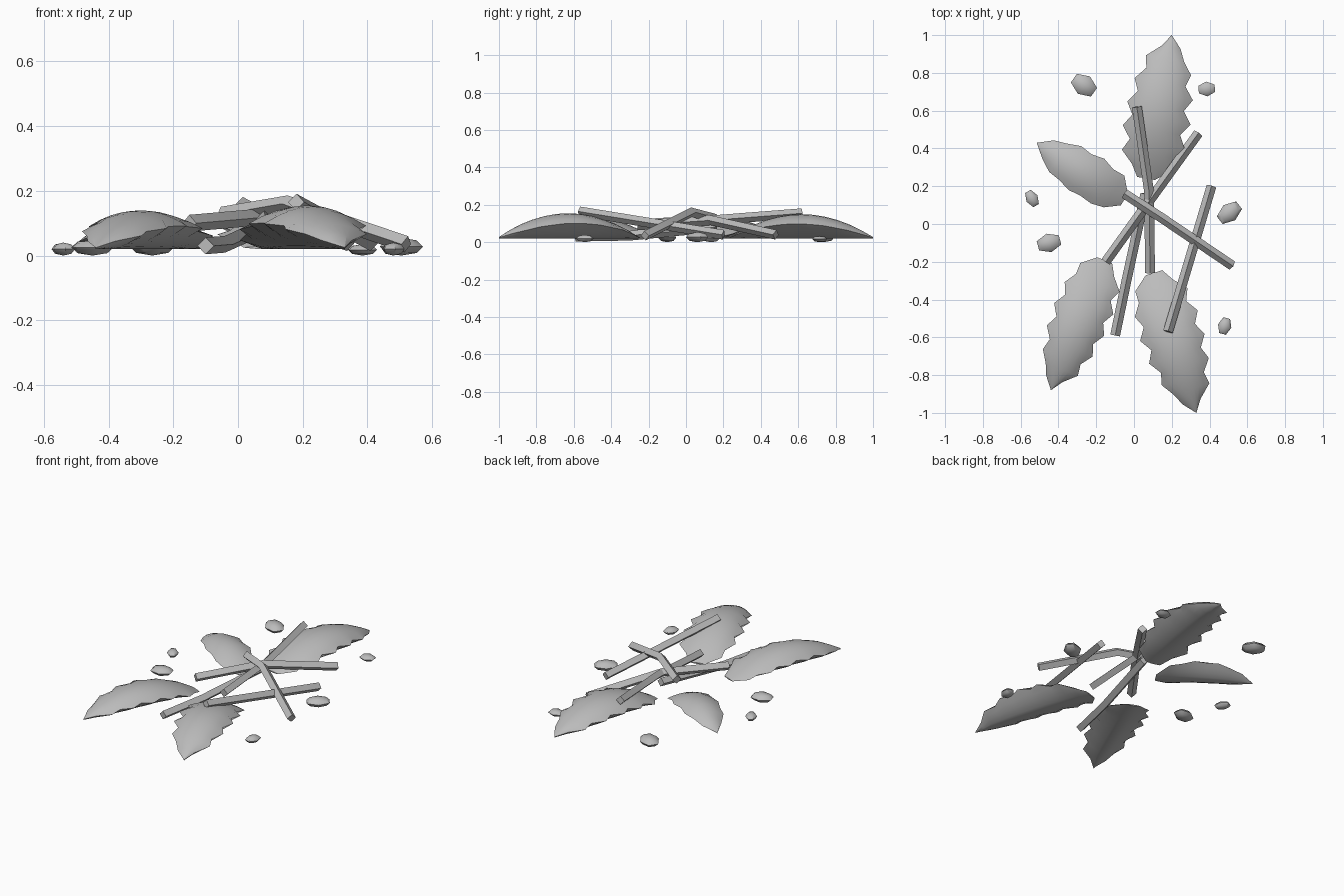
import bpy, bmesh, math
from mathutils import Vector, Matrix

cube = bpy.data.objects.get("Cube")
if cube:
    bpy.data.objects.remove(cube, do_unlink=True)

grey = bpy.data.materials.new("plain grey")
grey.use_nodes = True
colour = (0.5, 0.5, 0.5, 1)
grey.diffuse_color = colour
grey.node_tree.nodes["Principled BSDF"].inputs["Base Color"].default_value = colour


def finish(bm, name, angle):
    """Turn a bmesh into a shaded object; edges beyond the angle stay sharp."""
    bmesh.ops.remove_doubles(bm, verts=bm.verts, dist=0.0005)
    bmesh.ops.recalc_face_normals(bm, faces=bm.faces)
    mesh = bpy.data.meshes.new(name)
    bm.to_mesh(mesh)
    bm.free()
    mesh.materials.append(grey)
    mesh.shade_smooth()
    mesh.set_sharp_from_angle(angle=math.radians(angle))
    obj = bpy.data.objects.new(name, mesh)
    bpy.context.collection.objects.link(obj)
    return obj


def skin(bm, rings):
    """Bridge consecutive closed rings of points with quads."""
    loops = [[bm.verts.new(p) for p in ring] for ring in rings]
    count = len(loops[0])
    for a, b in zip(loops, loops[1:]):
        for i in range(count):
            j = (i + 1) % count
            bm.faces.new((a[i], a[j], b[j], b[i]))
    return loops


# Half width of a leaf along its length, as fractions
LEAF_PROFILE = [(0, 0.3), (0.12, 0.85), (0.38, 1), (0.62, 0.92), (0.83, 0.66), (1, 0)]


def half_width(t):
    for (t0, w0), (t1, w1) in zip(LEAF_PROFILE, LEAF_PROFILE[1:]):
        if t <= t1:
            return w0 + (w1 - w0) * (t - t0) / (t1 - t0)
    return 0


def leaf(name, base, tip, width, height, teeth, notch):
    """Arched leaf with a domed top, toothed rim and a keel underneath."""
    base, tip = Vector((*base, 0)), Vector((*tip, 0))
    side = Vector((0, 0, 1)).cross((tip - base).normalized())
    floor, rows, cols = 0.02, 2 * teeth, 4
    across = [i / cols for i in range(-cols, cols + 1)]
    rings = []
    for k in range(rows + 1):
        t = k / rows
        arch = math.sin(math.pi * t) ** 0.8 if 0 < k < rows else 0.06
        rim = floor + 0.6 * (height - floor) * arch
        ridge = floor + (height - floor) * arch
        ring = []
        for top in (True, False):
            for s in (across if top else across[-2:0:-1]):
                # Teeth alternate between the two sides
                out = (k % 2 == 0) == (s > 0)
                tooth = 1 + abs(s) ** 2 * (0.03 if out else -notch)
                p = base.lerp(tip, t) + side * (s * tooth * width * half_width(t))
                if top:
                    p.z = rim + (ridge - rim) * (1 - s * s)
                else:
                    p.z = floor + (rim - floor) * abs(s) ** 1.5
                ring.append(p)
        rings.append(ring)
    bm = bmesh.new()
    loops = skin(bm, rings)
    bm.faces.new(loops[0])
    return finish(bm, name, 40)


def twig(name, *points, radius=0.026):
    """Square rod set on its edge, following a bent path."""
    pts = [Vector(p) for p in points]
    rings = []
    for i, p in enumerate(pts):
        along = (pts[min(i + 1, len(pts) - 1)] - pts[max(i - 1, 0)]).normalized()
        side = along.cross((0, 0, 1)).normalized()
        up = side.cross(along)
        rings.append([p + d * radius for d in (side, up, -side, -up)])
    bm = bmesh.new()
    loops = skin(bm, rings)
    bm.faces.new(loops[0])
    bm.faces.new(loops[-1])
    return finish(bm, name, 30)


def pebble(name, x, y, length, width, height, turn):
    """Low six-sided stone resting on the ground."""
    bm = bmesh.new()
    bmesh.ops.create_uvsphere(bm, u_segments=6, v_segments=4, radius=0.5)
    bm.transform(Matrix.Translation((x, y, height / 2))
                 @ Matrix.Rotation(math.radians(turn), 4, "Z")
                 @ Matrix.Diagonal((length, width * 1.12, height, 1)))
    return finish(bm, name, 50)


# Leaves
leaf("back_leaf", (0.07, 0.24), (0.2, 1), 0.175, 0.15, 6, 0.22)
leaf("front_left_leaf", (0.1, -0.26), (0.33, -1), 0.168, 0.155, 6, 0.2)
leaf("front_right_leaf", (-0.16, -0.19), (-0.44, -0.88), 0.155, 0.14, 6, 0.2)
leaf("small_leaf", (-0.05, 0.13), (-0.515, 0.43), 0.12, 0.115, 4, 0.08)

# Twigs piled in the middle
twig("long_back_twig", (0.015, 0.62, 0.155), (0.08, 0.17, 0.12), (0.085, -0.26, 0.09))
twig("diagonal_twig", (-0.15, -0.2, 0.1), (0.08, 0.12, 0.12), (0.34, 0.48, 0.04))
twig("bent_twig", (-0.05, 0.16, 0.125), (0.15, 0.03, 0.16), (0.52, -0.22, 0.035))
twig("front_twig", (-0.1, -0.59, 0.03), (-0.04, -0.3, 0.035), (0.06, 0.16, 0.08))
twig("side_twig", (0.18, -0.57, 0.165), (0.41, 0.2, 0.04))

# Pebbles scattered around
pebble("back_right_pebble", -0.265, 0.735, 0.15, 0.1, 0.055, -35)
pebble("back_left_pebble", 0.385, 0.715, 0.1, 0.07, 0.035, 5)
pebble("far_right_pebble", -0.54, 0.135, 0.1, 0.06, 0.04, 120)
pebble("right_pebble", -0.45, -0.1, 0.14, 0.09, 0.05, 15)
pebble("left_pebble", 0.505, 0.06, 0.15, 0.09, 0.055, 38)
pebble("front_pebble", 0.48, -0.54, 0.1, 0.065, 0.04, 75)
